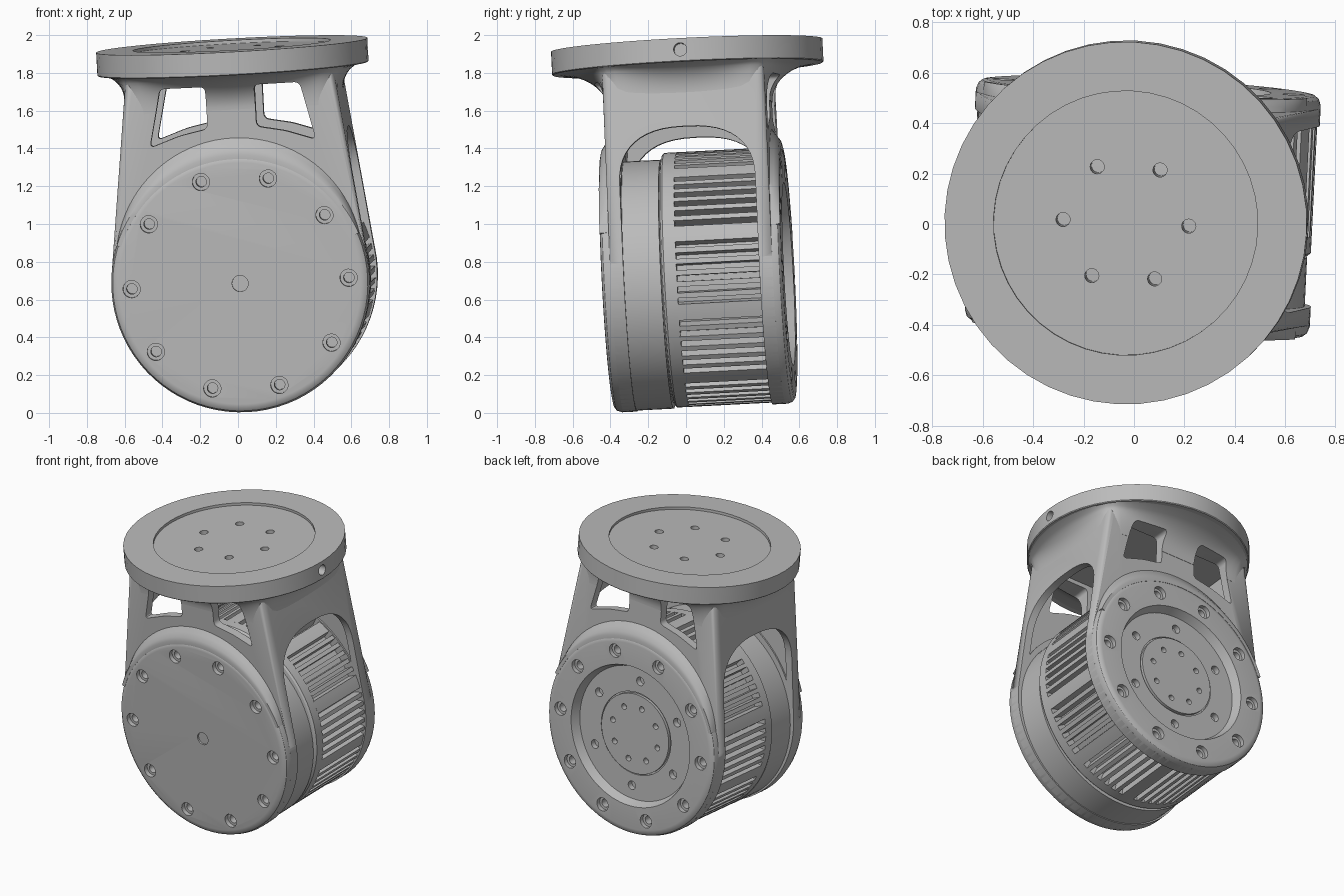
import bpy, bmesh, math
from mathutils import Matrix, Euler, Vector

if "Cube" in bpy.data.objects:
    bpy.data.objects.remove(bpy.data.objects["Cube"])

# Whole assembly leans a few degrees on every axis; the origin is the motor centre
TILT = math.radians(3)
POSE = Matrix.Translation((0.035, 0.065, 0.71)) @ Euler((TILT, -TILT, -TILT)).to_matrix().to_4x4()
R = 0.685

grey = bpy.data.materials.new("machined grey")
grey.use_nodes = True
grey.diffuse_color = (0.5, 0.5, 0.5, 1)
grey.node_tree.nodes["Principled BSDF"].inputs["Base Color"].default_value = (0.5, 0.5, 0.5, 1)


def make(name, bm):
    bmesh.ops.recalc_face_normals(bm, faces=bm.faces)
    mesh = bpy.data.meshes.new(name)
    bm.to_mesh(mesh)
    bm.free()
    mesh.materials.append(grey)
    obj = bpy.data.objects.new(name, mesh)
    bpy.context.collection.objects.link(obj)
    obj.matrix_world = POSE
    return obj


def loft(bm, rings, cap=True):
    """Skin a list of equal closed rings of points."""
    rows = [[bm.verts.new(p) for p in ring] for ring in rings]
    n = len(rows[0])
    for a, b in zip(rows, rows[1:]):
        for i in range(n):
            bm.faces.new((a[i], a[(i + 1) % n], b[(i + 1) % n], b[i]))
    if cap:
        bm.faces.new(rows[0])
        bm.faces.new(rows[-1])


def lathe(bm, profile, matrix=Matrix(), sides=64):
    """Turn (radius, height) points about z, then place them with matrix."""
    rings = [[matrix @ Vector((r * math.cos(2 * math.pi * i / sides),
                               r * math.sin(2 * math.pi * i / sides), h))
              for i in range(sides)] for r, h in profile]
    loft(bm, rings)


def prism(name, points, axis, low, high, round_caps=0.0, round_sides=0.0):
    """Extrude a 2D outline along x or y."""
    place = (lambda a, b, d: (d, a, b)) if axis == "x" else (lambda a, b, d: (a, d, b))
    bm = bmesh.new()
    loft(bm, [[place(a, b, d) for a, b in points] for d in (low, high)])
    k = 0 if axis == "x" else 1
    across = lambda e: abs(e.verts[0].co[k] - e.verts[1].co[k]) < 1e-5
    for width, caps in ((round_caps, True), (round_sides, False)):
        if width:
            bmesh.ops.bevel(bm, geom=[e for e in bm.edges if across(e) == caps],
                            offset=width, segments=4, profile=0.5, affect="EDGES", clamp_overlap=True)
    return make(name, bm)


def cut(obj, *cutters):
    for c in cutters:
        c.hide_render = True
        mod = obj.modifiers.new("cut", "BOOLEAN")
        mod.operation, mod.solver, mod.object = "DIFFERENCE", "EXACT", c
    bpy.context.view_layer.update()
    result = bpy.data.meshes.new_from_object(obj.evaluated_get(bpy.context.evaluated_depsgraph_get()))
    obj.modifiers.clear()
    obj.data = result


def ring_of(count, radius, phase=0.0):
    for i in range(count):
        a = 2 * math.pi * i / count + phase
        yield radius * math.cos(a), radius * math.sin(a)


def y_facing(x, y, z, sign):
    """Turn local z into the outward direction sign * y."""
    return Matrix.Translation((x, y, z)) @ Matrix.Rotation(-sign * math.pi / 2, 4, "X")


def hole(bm, matrix, radius, depth):
    lathe(bm, [(radius, 0.02), (radius, -depth)], matrix, 20)


def bracket_outline(radius, top_x, top_z):
    """Circle with straight tangents rising to a narrower top."""
    turn = math.atan2(top_z, top_x) - math.acos(radius / math.hypot(top_x, top_z))
    n = 56
    arc = [math.pi - turn + (math.pi + 2 * turn) * i / n for i in range(n + 1)]
    return [(radius * math.cos(a), radius * math.sin(a)) for a in arc] + [(top_x, top_z), (-top_x, top_z)]


parts = []

# Cutters for the hollow bracket: cavity, side arches, windows and bores
cavity = prism("cavity_cutter", bracket_outline(0.635, 0.5, 1.08), "y", -0.37, 0.37)
arch_pts = [(-0.36, -1), (0.36, -1)]
for i in range(25):
    a = math.pi * i / 24
    c, s = math.cos(a), math.sin(a)
    arch_pts.append((math.copysign(0.36 * abs(c) ** 0.8, c), 0.48 + 0.3 * abs(s) ** 0.8))
arch = prism("arch_cutter", arch_pts, "x", -1, 1)
window_pts = [(0.13, 1.05), (0.37, 1.05), (0.44, 0.74), (0.28, 0.795), (0.13, 0.825)]
windows = [prism("window_cutter", [(s * x, z) for x, z in window_pts], "y", -0.9, 0.9, 0, 0.025)
           for s in (-1, 1)]
bm = bmesh.new()
lathe(bm, [(0.64, -1), (0.64, 1)], y_facing(0, 0, 0, 1))
bore = make("bore_cutter", bm)
bm = bmesh.new()
for x, y in ring_of(6, 0.25):
    lathe(bm, [(0.028, 1.0), (0.028, 1.3)], Matrix.Translation((x, y, 0)), 20)
flange_holes = make("flange_hole_cutter", bm)

# Fork with two arms and side webs
fork = prism("fork", bracket_outline(R, 0.55, 1.12), "y", -0.43, 0.43, 0.04)
cut(fork, cavity, arch, bore, *windows)
parts.append(fork)

# Neck flaring from a rounded rectangle to the round flange
bm = bmesh.new()
rings = []
for level in range(13):
    u = level / 12
    z = 0.92 + 0.2 * u
    f = 1 - math.sqrt(1 - u * u)
    hx, hy, cr = 0.571 - 0.02 * u, 0.432, 0.06
    ring = []
    for i in range(96):
        a = 2 * math.pi * (i + 0.5) / 96
        c, s = math.cos(a), math.sin(a)
        r = (abs(c / hx) ** 14 + abs(s / hy) ** 14) ** (-1 / 14)
        r += (0.715 - r) * f
        ring.append((r * c, r * s, z))
    rings.append(ring)
loft(bm, rings)
neck = make("neck", bm)
cut(neck, cavity, flange_holes, *windows)
parts.append(neck)

# Mounting flange with a shallow round recess and a side hole
bm = bmesh.new()
lathe(bm, [(0.715, 1.115), (0.72, 1.12), (0.72, 1.24), (0.525, 1.24), (0.525, 1.222)], sides=48)
flange = make("mounting_flange", bm)
bm = bmesh.new()
hole(bm, Matrix.Translation((0.72, 0, 1.18)) @ Matrix.Rotation(math.pi / 2, 4, "Y"), 0.035, 0.08)
side_hole = make("side_hole_cutter", bm)
cut(flange, flange_holes, side_hole)
parts.append(flange)

# End plates: solid at the front, stepped output face at the back
rim = [(R, 0.36), (R, 0.44), (0.676, 0.465), (0.66, 0.477), (0.64, 0.48)]
output = [(0.485, 0.48), (0.46, 0.42), (0.285, 0.42), (0.285, 0.41), (0.275, 0.41), (0.275, 0.43)]
counterbore = [(0.046, 0.02), (0.046, -0.03), (0.028, -0.03), (0.028, -0.08)]
cutters = []
for name, sign, extra in (("front_plate", -1, []), ("back_plate", 1, output)):
    bm = bmesh.new()
    lathe(bm, rim + extra, y_facing(0, 0, 0, sign), 80)
    plate = make(name, bm)
    bm = bmesh.new()
    for x, z in ring_of(10, 0.576):
        lathe(bm, counterbore, y_facing(x, sign * 0.48, z, sign), 20)
    if sign < 0:
        hole(bm, y_facing(0, -0.48, 0, -1), 0.043, 0.012)
    else:
        for x, z in ring_of(6, 0.37, math.pi / 6):
            hole(bm, y_facing(x, 0.42, z, 1), 0.03, 0.04)
        for x, z in ring_of(8, 0.19, 0.2):
            hole(bm, y_facing(x, 0.43, z, 1), 0.02, 0.04)
    holes = make("plate_hole_cutter", bm)
    cut(plate, holes)
    cutters.append(holes)
    parts.append(plate)

# Smooth crescent blending each plate into its arm
for name, sign in (("front_blend", -1), ("back_blend", 1)):
    bm = bmesh.new()
    rings = []
    for i in range(41):
        t = i / 40
        a = math.radians(20 + 140 * t)
        w = 0.002 + 0.085 * math.sin(math.pi * t)
        section = [(0.66, 0.4), (0.66, 0.479), (0.683, 0.479), (0.683 + w * 0.3, 0.473),
                   (0.683 + w * 0.65, 0.452), (0.683 + w, 0.43), (0.683 + w, 0.4)]
        rings.append([(r * math.cos(a), sign * y, r * math.sin(a)) for r, y in section])
    loft(bm, rings)
    parts.append(make(name, bm))

# Motor front drum and collar
bm = bmesh.new()
lathe(bm, [(0.66, -0.37), (0.66, -0.165), (0.63, -0.165), (0.63, -0.15)], y_facing(0, 0, -0.02, 1), 80)
parts.append(make("motor_drum", bm))
bm = bmesh.new()
lathe(bm, [(0.6, -0.17), (0.665, -0.155), (0.675, -0.145), (0.675, -0.08), (0.6, -0.08)],
      y_facing(0, 0, 0, 1), 80)
parts.append(make("motor_collar", bm))

# Finned motor shell: ten groups of six slots
fin_pts = []
step = 2 * math.pi / 70
half = math.radians(1.4)
for k in range(70):
    mid = (k + 0.5) * step
    corners = [(-half, 0.675), (-half, 0.61), (half, 0.61), (half, 0.675)]
    if k % 7 == 3:
        corners = [(-half, 0.675), (half, 0.675)]
    fin_pts += [(r * math.cos(mid + d), r * math.sin(mid + d)) for d, r in corners]
parts.append(prism("finned_shell", fin_pts, "y", -0.085, 0.375))

# Remove helpers and shade
for helper in [cavity, arch, bore, flange_holes, side_hole, *windows, *cutters]:
    bpy.data.objects.remove(helper)
bpy.ops.object.select_all(action="DESELECT")
for part in parts:
    part.select_set(True)
bpy.context.view_layer.objects.active = parts[0]
bpy.ops.object.shade_smooth_by_angle(angle=math.radians(30))
